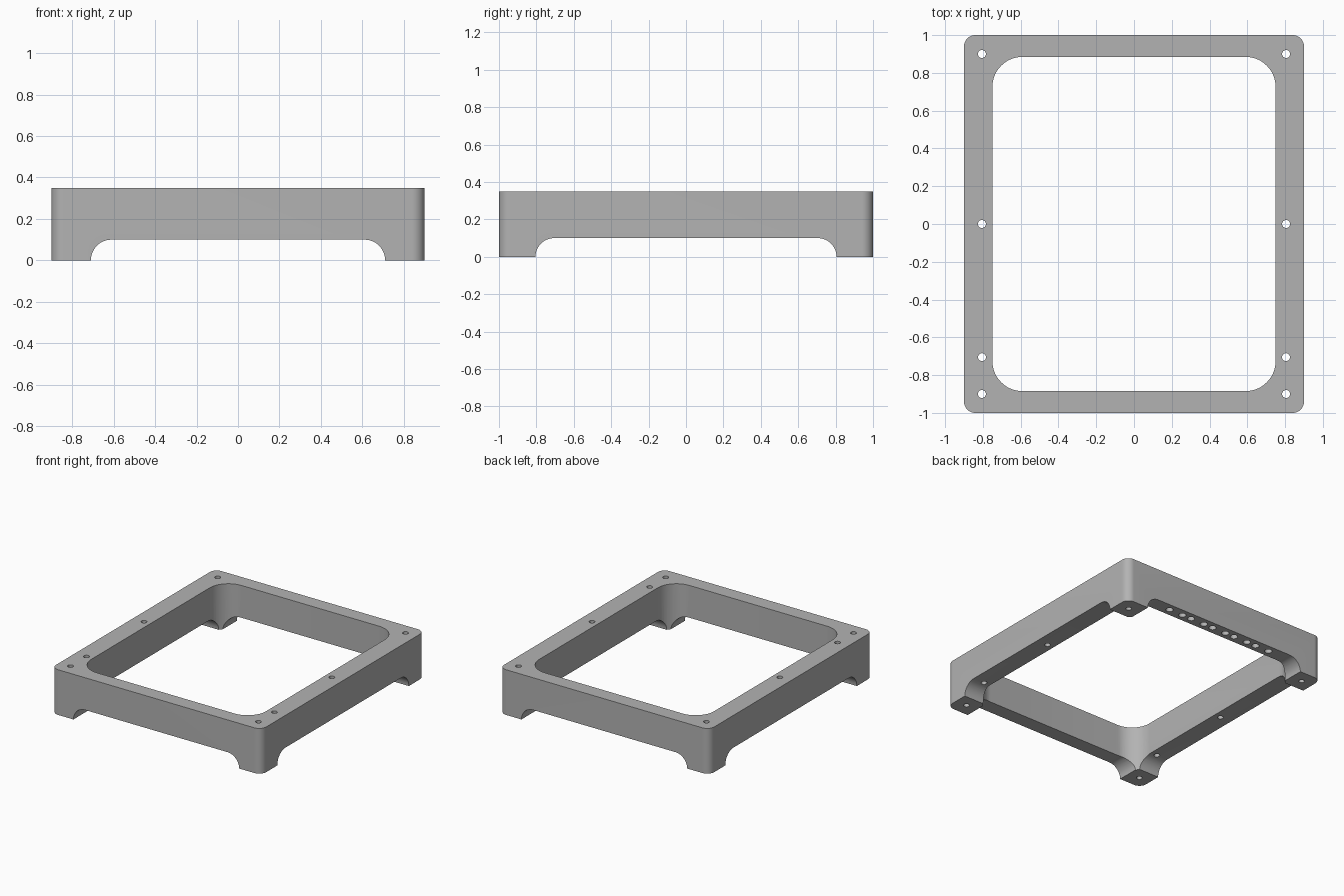
import bpy, bmesh, math
from mathutils import Matrix, Vector

cube = bpy.data.objects.get("Cube")
if cube:
    bpy.data.objects.remove(cube)

HEIGHT = 0.35
ARCH = 0.10

grey = bpy.data.materials.new("plain_grey")
grey.use_nodes = True
colour = (0.45, 0.45, 0.45, 1)
grey.diffuse_color = colour
grey.node_tree.nodes["Principled BSDF"].inputs["Base Color"].default_value = colour


def to_object(name, bm):
    bmesh.ops.recalc_face_normals(bm, faces=bm.faces)
    mesh = bpy.data.meshes.new(name)
    bm.to_mesh(mesh)
    bm.free()
    mesh.materials.append(grey)
    obj = bpy.data.objects.new(name, mesh)
    bpy.context.collection.objects.link(obj)
    return obj


def rounded_prism(name, half_u, half_v, radius, low, high, axes=Matrix.Identity(3), steps=12):
    """Rounded rectangle extruded from low to high, then turned by axes."""
    bm = bmesh.new()
    ring = []
    for i, (su, sv) in enumerate([(1, 1), (-1, 1), (-1, -1), (1, -1)]):
        for k in range(steps + 1):
            a = math.pi / 2 * (i + k / steps)
            u = su * (half_u - radius) + radius * math.cos(a)
            v = sv * (half_v - radius) + radius * math.sin(a)
            ring.append(bm.verts.new((u, v, low)))
    base = bm.faces.new(ring)
    top = bmesh.ops.extrude_face_region(bm, geom=[base])["geom"]
    verts = [g for g in top if isinstance(g, bmesh.types.BMVert)]
    bmesh.ops.translate(bm, verts=verts, vec=(0, 0, high - low))
    bmesh.ops.transform(bm, matrix=axes.to_4x4(), verts=bm.verts)
    return to_object(name, bm)


def drill(name, points, radius, low, high):
    """Round vertical cutters at the given points."""
    bm = bmesh.new()
    for x, y in points:
        bmesh.ops.create_cone(bm, cap_ends=True, segments=24, radius1=radius, radius2=radius,
                              depth=high - low,
                              matrix=Matrix.Translation((x, y, (low + high) / 2)))
    return to_object(name, bm)


# Solid block with rounded upright corners
frame = rounded_prism("base_frame", 0.9, 1.0, 0.06, 0, HEIGHT)

# Large central opening
opening = rounded_prism("opening_cutter", 0.75, 0.885, 0.16, -0.1, HEIGHT + 0.1)

# Arches between the feet: front to back, then side to side
upright_y = Matrix.Rotation(math.pi / 2, 3, 'X')
upright_x = Matrix.Rotation(math.pi / 2, 3, 'Z') @ upright_y
arch_y = rounded_prism("front_arch_cutter", 0.71, 0.3, 0.1, -1.2, 1.2, upright_y)
arch_x = rounded_prism("side_arch_cutter", 0.805, 0.3, 0.1, -1.2, 1.2, upright_x)
for arch in (arch_y, arch_x):
    arch.data.transform(Matrix.Translation((0, 0, ARCH - 0.3)))

# Screw holes right through both side rails
screws = drill("screw_hole_cutter",
               [(s * 0.805, y) for s in (-1, 1) for y in (-0.9, -0.705, 0, 0.9)],
               0.021, -0.1, HEIGHT + 0.1)

# Blind holes in pairs under the back rail
sockets = drill("blind_hole_cutter",
                [(0.2 * i + s * 0.06, 0.942) for i in range(-2, 3) for s in (-1, 1)],
                0.027, ARCH - 0.05, ARCH + 0.12)

for cutter in (opening, arch_y, arch_x, screws, sockets):
    cutter.hide_render = True
    cut = frame.modifiers.new(cutter.name, 'BOOLEAN')
    cut.operation = 'DIFFERENCE'
    cut.solver = 'EXACT'
    cut.object = cutter
    bpy.context.view_layer.objects.active = frame
    bpy.ops.object.modifier_apply(modifier=cut.name)
    bpy.data.objects.remove(cutter)

# Smooth curves with crisp edges
bpy.ops.object.select_all(action='DESELECT')
frame.select_set(True)
bpy.context.view_layer.objects.active = frame
bpy.ops.object.shade_smooth_by_angle(angle=math.radians(30))
